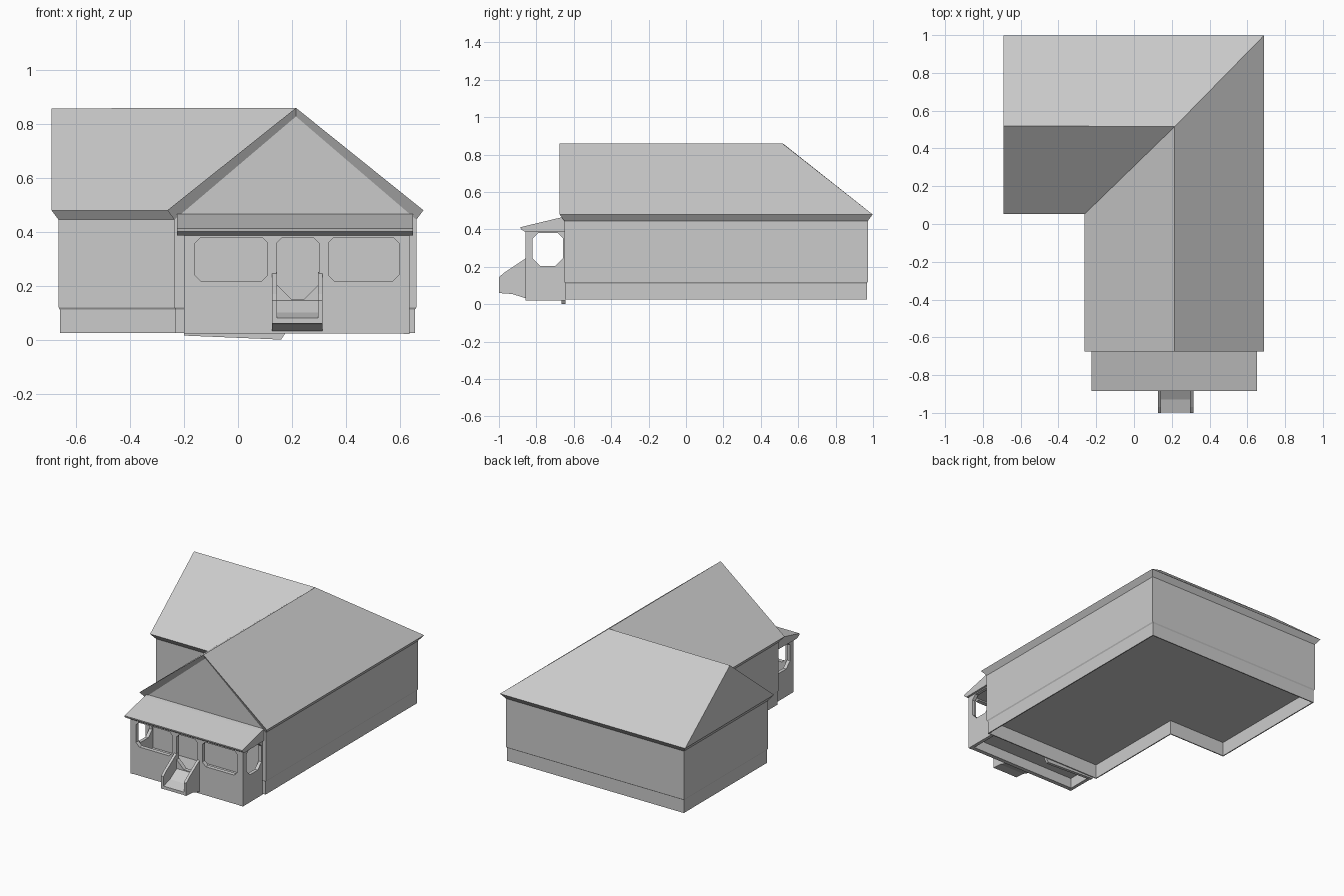
import bpy, bmesh
from math import pi

cube = bpy.data.objects.get("Cube")
if cube:
    bpy.data.objects.remove(cube)

grey = bpy.data.materials.new("plain_grey")
grey.use_nodes = True
colour = (0.6, 0.6, 0.6, 1)
grey.diffuse_color = colour
grey.node_tree.nodes["Principled BSDF"].inputs["Base Color"].default_value = colour


def add(name, mesh):
    obj = bpy.data.objects.new(name, mesh)
    mesh.materials.clear()
    mesh.materials.append(grey)
    mesh.shade_flat()
    bpy.context.collection.objects.link(obj)
    return obj


def panel(name, loops, centre, thick, facing):
    """Extrude an outline, with optional holes, along y (front) or x (side)."""
    curve = bpy.data.curves.new(name + "_outline", 'CURVE')
    curve.dimensions = '2D'
    curve.fill_mode = 'BOTH'
    curve.extrude = thick / 2
    for pts in loops:
        s = curve.splines.new('POLY')
        s.points.add(len(pts) - 1)
        for p, (u, v) in zip(s.points, pts):
            p.co = (u, v, 0, 1)
        s.use_cyclic_u = True
    temp = bpy.data.objects.new("outline", curve)
    bpy.context.collection.objects.link(temp)
    dg = bpy.context.evaluated_depsgraph_get()
    mesh = bpy.data.meshes.new_from_object(temp.evaluated_get(dg))
    bpy.data.objects.remove(temp)
    bpy.data.curves.remove(curve)
    obj = add(name, mesh)
    if facing == 'front':
        obj.rotation_euler = (pi / 2, 0, 0)
        obj.location.y = centre
    else:
        obj.rotation_euler = (pi / 2, 0, pi / 2)
        obj.location.x = centre


def rect(u0, u1, v0, v1):
    return [(u0, v0), (u1, v0), (u1, v1), (u0, v1)]


def octagon(u0, u1, v0, v1, c, b):
    """Rectangle with cut corners; b is the cut at the bottom."""
    return [(u0 + b, v0), (u1 - b, v0), (u1, v0 + b), (u1, v1 - c),
            (u1 - c, v1), (u0 + c, v1), (u0, v1 - c), (u0, v0 + b)]


# House shell: L-shaped plan, with the outward direction at each corner
PLAN = [(0.662, -0.65, 1, -1), (0.662, 0.972, 1, 1), (-0.666, 0.972, -1, 1),
        (-0.666, 0.078, -1, -1), (-0.236, 0.078, -1, -1), (-0.236, -0.65, -1, -1)]
bm = bmesh.new()


def ring(offset, z):
    return [bm.verts.new((x + sx * offset, y + sy * offset, z)) for x, y, sx, sy in PLAN]


def bridge(a, b, skip=()):
    for i in range(6):
        j = (i + 1) % 6
        if i not in skip:
            bm.faces.new((a[i], a[j], b[j], b[i]))


FRONT = 5
eave, wall_top = ring(0.026, 0.48), ring(0, 0.445)
wall_low, base_top = ring(0, 0.12), ring(-0.005, 0.112)
base_low, rim = ring(-0.005, 0.025), ring(-0.012, 0.025)
floor = ring(-0.012, 0.12)
bridge(wall_top, eave, (FRONT,))
for a, b in zip((wall_low, base_top, base_low, rim, floor),
                (wall_top, wall_low, base_top, base_low, rim)):
    bridge(a, b)
bm.faces.new(floor)

# Roof slopes meeting at the ridges, hip and valley
A, B, C, D, E, F = eave
front_ridge = bm.verts.new((0.215, A.co.y, 0.86))
cross = bm.verts.new((0.215, 0.515, 0.86))
wing_ridge = bm.verts.new((C.co.x, 0.52, 0.858))
for face in ((A, B, cross, front_ridge), (B, C, wing_ridge, cross),
             (D, E, cross, wing_ridge), (E, F, front_ridge, cross)):
    bm.faces.new(face)

# Flush wing gable, and a slightly recessed front gable framed by its rakes
bm.faces.new((C, D, wing_ridge))
peak = bm.verts.new((0.215, -0.656, 0.828))
bm.faces.new((wall_top[5], wall_top[0], peak))
bm.faces.new((F, wall_top[5], peak, front_ridge))
bm.faces.new((wall_top[0], A, front_ridge, peak))
bmesh.ops.recalc_face_normals(bm, faces=bm.faces)
shell = bpy.data.meshes.new("house_shell")
bm.to_mesh(shell)
bm.free()
add("house_shell", shell)

# Porch front with two wide openings and a doorway
panel("porch_front", [rect(-0.2, 0.635, 0.022, 0.395),
                      octagon(-0.16, 0.11, 0.215, 0.378, 0.02, 0.025),
                      octagon(0.143, 0.3, 0.15, 0.378, 0.02, 0.055),
                      octagon(0.335, 0.597, 0.215, 0.378, 0.02, 0.025)],
      -0.844, 0.028, 'front')

# Porch sides, each with one opening
for name, x in (("porch_right_side", -0.19), ("porch_left_side", 0.625)):
    panel(name, [rect(-0.857, -0.645, 0.02, 0.395),
                 octagon(-0.82, -0.658, 0.205, 0.382, 0.03, 0.04)], x, 0.022, 'side')

# Raised porch floor, footing plate and sloping roof
panel("porch_floor", [rect(-0.85, -0.645, 0.09, 0.12)], 0.217, 0.82, 'side')
panel("porch_footing", [[(-0.2, 0.03), (-0.2, 0.015), (0.16, 0), (0.18, 0.03)]],
      -0.655, 0.02, 'front')
panel("porch_roof", [[(-0.645, 0.468), (-0.672, 0.463), (-0.885, 0.412),
                      (-0.883, 0.402), (-0.86, 0.387), (-0.645, 0.39)]],
      0.212, 0.876, 'side')

# Entry steps: sloping tread between raised curbs
panel("step_tread", [[(-0.998, 0.06), (-0.998, 0.08), (-0.93, 0.1), (-0.85, 0.15),
                      (-0.85, 0.03), (-0.93, 0.055)]], 0.22, 0.17, 'side')
for name, x in (("step_right_curb", 0.135), ("step_left_curb", 0.305)):
    panel(name, [[(-1, 0.06), (-1, 0.145), (-0.97, 0.17), (-0.85, 0.25),
                  (-0.85, 0.03), (-0.93, 0.055)]], x, 0.018, 'side')
